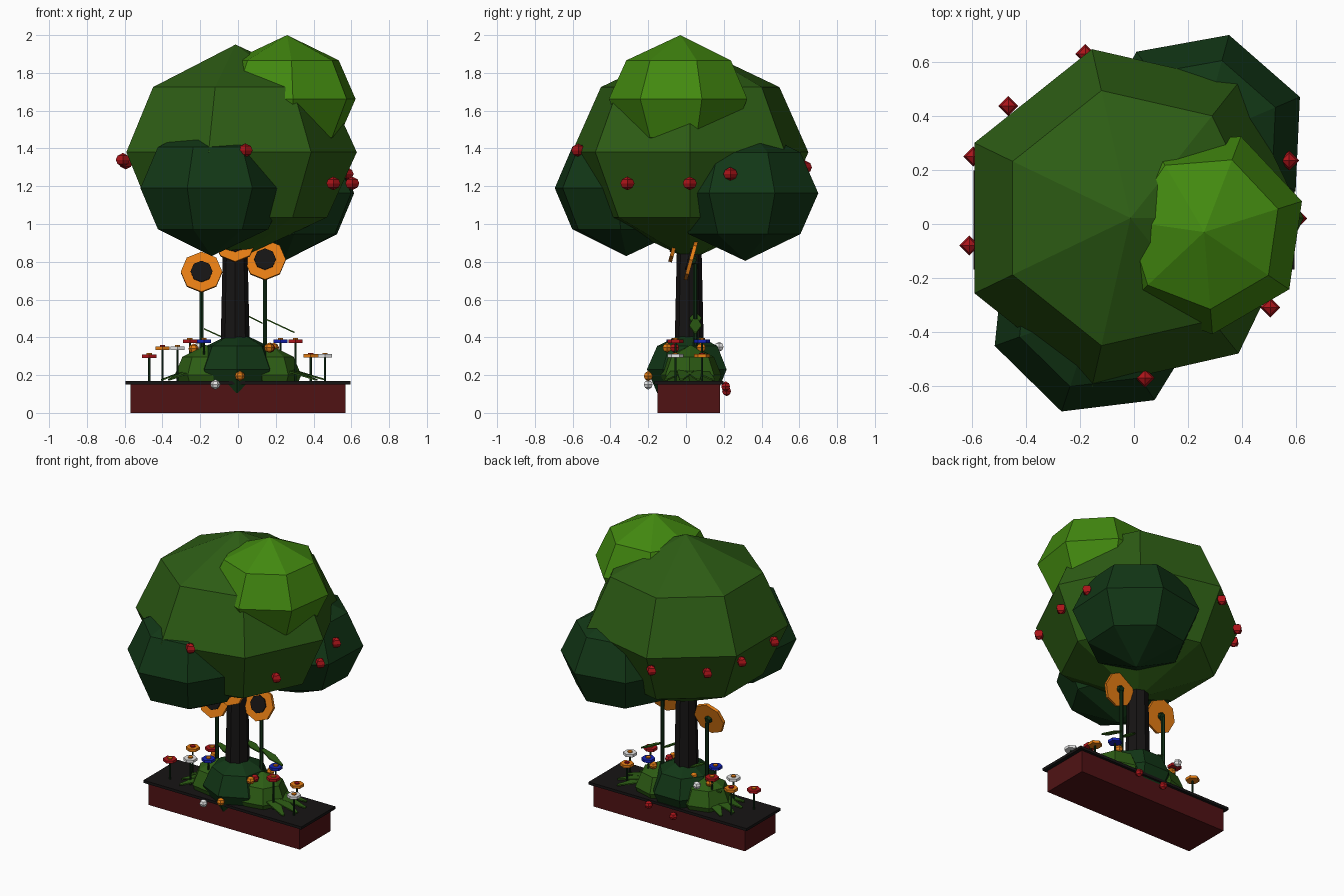
import bpy, bmesh, math
from mathutils import Vector

if "Cube" in bpy.data.objects:
    bpy.data.objects.remove(bpy.data.objects["Cube"])

# Flat colours (linear)
COLOURS = {
    "brick": (0.08, 0.006, 0.007), "black_brown": (0.008, 0.007, 0.007),
    "leaf_green": (0.026, 0.108, 0.007), "light_green": (0.055, 0.25, 0.005),
    "dark_green": (0.006, 0.038, 0.008), "stem_green": (0.005, 0.027, 0.007),
    "red": (0.42, 0.007, 0.01), "orange": (0.80, 0.21, 0.007),
    "white": (0.8, 0.8, 0.8), "blue": (0.007, 0.017, 0.5),
}
MATS = {}
for key, c in COLOURS.items():
    MATS[key] = bpy.data.materials.new(key)
    MATS[key].diffuse_color = (*c, 1)


def finish(name, bm, mat):
    bmesh.ops.recalc_face_normals(bm, faces=bm.faces)
    me = bpy.data.meshes.new(name)
    bm.to_mesh(me)
    bm.free()
    me.materials.append(MATS[mat])
    ob = bpy.data.objects.new(name, me)
    bpy.context.collection.objects.link(ob)
    return ob


def blob(name, mat, centre, r, h, n=7, phase=0.0):
    """Low-poly ball: three rings and two poles."""
    bm = bmesh.new()
    c = Vector(centre)
    top, bottom = bm.verts.new(c + Vector((0, 0, h))), bm.verts.new(c - Vector((0, 0, h)))
    rings = []
    for k, z in ((0.755, 0.605), (1, 0), (0.755, -0.605)):
        rings.append([bm.verts.new(c + Vector((
            r * k * math.cos(math.radians(phase) + math.tau * i / n),
            r * k * math.sin(math.radians(phase) + math.tau * i / n), z * h)))
            for i in range(n)])
    for i in range(n):
        j = (i + 1) % n
        bm.faces.new((top, rings[0][i], rings[0][j]))
        bm.faces.new((bottom, rings[2][j], rings[2][i]))
        for a, b in zip(rings, rings[1:]):
            bm.faces.new((a[i], b[i], b[j], a[j]))
    return finish(name, bm, mat)


def rod(name, mat, a, b, r1, r2=None, n=8):
    """Prism or tapered prism from a to b."""
    a, b = Vector(a), Vector(b)
    bm = bmesh.new()
    bmesh.ops.create_cone(bm, cap_ends=True, segments=n, radius1=r1,
                          radius2=r1 if r2 is None else r2, depth=(b - a).length)
    bm.transform(Vector((0, 0, 1)).rotation_difference(b - a).to_matrix().to_4x4())
    bmesh.ops.translate(bm, verts=bm.verts, vec=(a + b) / 2)
    return finish(name, bm, mat)


def box(name, mat, lo, hi):
    bm = bmesh.new()
    bmesh.ops.create_cube(bm, size=1)
    for v in bm.verts:
        v.co = [lo[i] + (v.co[i] + 0.5) * (hi[i] - lo[i]) for i in range(3)]
    return finish(name, bm, mat)


def leaf(name, a, b, w, mat="leaf_green"):
    """Thin diamond-shaped leaf from a to b, widest past the middle."""
    a, b = Vector(a), Vector(b)
    side = (b - a).cross(Vector((0, 0, 1))).normalized() * w / 2
    up = Vector((0, 0, 0.004))
    pts = [a + side * 0.4, a.lerp(b, 0.5) + side, b + side * 0.2,
           b - side * 0.2, a.lerp(b, 0.5) - side, a - side * 0.4]
    bm = bmesh.new()
    lo, hi = ([bm.verts.new(p + s * up) for p in pts] for s in (-1, 1))
    bm.faces.new(lo)
    bm.faces.new(hi)
    for i in range(6):
        j = (i + 1) % 6
        bm.faces.new((lo[i], lo[j], hi[j], hi[i]))
    return finish(name, bm, mat)


# Planter box with dark soil slab
box("planter_box", "brick", (-0.57, -0.15, 0), (0.57, 0.18, 0.15))
box("planter_soil", "black_brown", (-0.595, -0.168, 0.15), (0.595, 0.198, 0.168))

# Trunk and canopy
rod("trunk", "black_brown", (-0.015, 0.017, 0.001), (-0.015, 0.017, 1.1), 0.085, 0.06)
blob("canopy_main", "leaf_green", (-0.013, 0.022, 1.38), 0.642, 0.57)
blob("canopy_top", "light_green", (0.26, -0.03, 1.662), 0.38, 0.338, phase=17.5)
blob("canopy_front", "dark_green", (-0.14, -0.316, 1.19), 0.40, 0.36, phase=-5.9)
blob("canopy_back", "dark_green", (0.245, 0.313, 1.163), 0.402, 0.358, phase=23.1)

# Apples around the canopy
for i, p in enumerate([(0.04, -0.57, 1.39), (0.505, -0.31, 1.215), (0.605, 0.02, 1.215),
                       (0.575, 0.235, 1.265), (-0.18, 0.63, 1.30), (-0.466, 0.437, 1.285),
                       (-0.595, 0.25, 1.325), (-0.61, -0.08, 1.34)]):
    blob(f"apple_{i}", "red", p, 0.037, 0.036, n=4)

# Bush at the trunk foot with low leafy mounds on both sides
blob("bush", "dark_green", (-0.005, 0.015, 0.23), 0.222, 0.205, phase=-90)
for side, s in (("left", -1), ("right", 1)):
    blob(f"mound_{side}", "leaf_green", (s * 0.17, 0.025, 0.20), 0.165, 0.16, phase=90 + s * 10)
    for k, ang in enumerate((-35, -12, 12, 35)):
        a = math.radians(ang)
        reach = 0.30 if s > 0 else 0.24
        leaf(f"ground_leaf_{side}_{k}", (s * 0.17, 0.02, 0.26),
             (s * (0.17 + reach * math.cos(a)), 0.02 + 0.22 * math.sin(a), 0.175), 0.09)

# Berries on the bush
for i, (m, p) in enumerate([
        ("white", (-0.12, -0.2, 0.15)), ("orange", (0.01, -0.2, 0.195)),
        ("orange", (0.165, -0.1, 0.345)), ("red", (0.17, -0.06, 0.345)),
        ("orange", (-0.115, 0.08, 0.35)), ("orange", (-0.235, 0.08, 0.34)),
        ("white", (-0.205, 0.175, 0.35)), ("red", (0.134, 0.21, 0.14)),
        ("red", (-0.055, 0.215, 0.115)), ("orange", (0.19, 0.08, 0.345))]):
    blob(f"berry_{i}", m, p, 0.027, 0.027, n=6)

# Small flowers in two staggered rows
for i, (x, y, z, m) in enumerate([
        (-0.47, -0.06, 0.30, "red"), (-0.40, 0.085, 0.343, "orange"),
        (-0.32, -0.055, 0.343, "white"), (-0.255, 0.085, 0.38, "red"),
        (-0.18, -0.06, 0.38, "blue"), (0.225, 0.085, 0.38, "blue"),
        (0.305, -0.055, 0.38, "red"), (0.385, 0.085, 0.302, "orange"),
        (0.46, -0.055, 0.302, "white")]):
    rod(f"flower_stem_{i}", "stem_green", (x, y, 0.16), (x, y, z), 0.006, n=5)
    rod(f"flower_petals_{i}", m, (x, y, z - 0.009), (x, y, z + 0.009), 0.043, n=6)
    rod(f"flower_eye_{i}", "red" if m == "orange" else "orange",
        (x, y, z), (x, y, z + 0.016), 0.016, n=6)

# Sunflowers: tilted octagonal heads on tall stems
AXIS = Vector((0, -0.963, 0.27))
for i, (x, y, z, stem_y) in enumerate([(-0.193, 0.02, 0.745, 0.05),
                                       (0.143, 0.027, 0.81, 0.05),
                                       (-0.015, -0.055, 0.905, 0.017)]):
    c = Vector((x, y, z))
    rod(f"sunflower_stem_{i}", "stem_green", (x, stem_y, 0.16), (x, stem_y, z - 0.02), 0.012, n=6)
    head = rod(f"sunflower_petals_{i}", "orange", c - AXIS * 0.01, c + AXIS * 0.01, 0.11)
    rod(f"sunflower_seeds_{i}", "black_brown", c, c + AXIS * 0.018, 0.058)
    rod(f"sunflower_back_{i}", "stem_green", c - AXIS * 0.028, c, 0.02, 0.03, n=6)

# Leaves on the sunflower stems
for i, (a, b) in enumerate([((0.15, 0.05, 0.495), (0.30, 0.05, 0.425)),
                            ((0.13, 0.05, 0.475), (0.03, 0.05, 0.525)),
                            ((-0.18, 0.05, 0.445), (-0.07, 0.05, 0.395)),
                            ((-0.19, 0.05, 0.325), (-0.30, 0.05, 0.28))]):
    leaf(f"stem_leaf_{i}", a, b, 0.065)

for m in bpy.data.materials:
    if m.users and not m.is_grease_pencil:
        m.use_nodes = True
        m.node_tree.nodes["Principled BSDF"].inputs["Base Color"].default_value = m.diffuse_color
